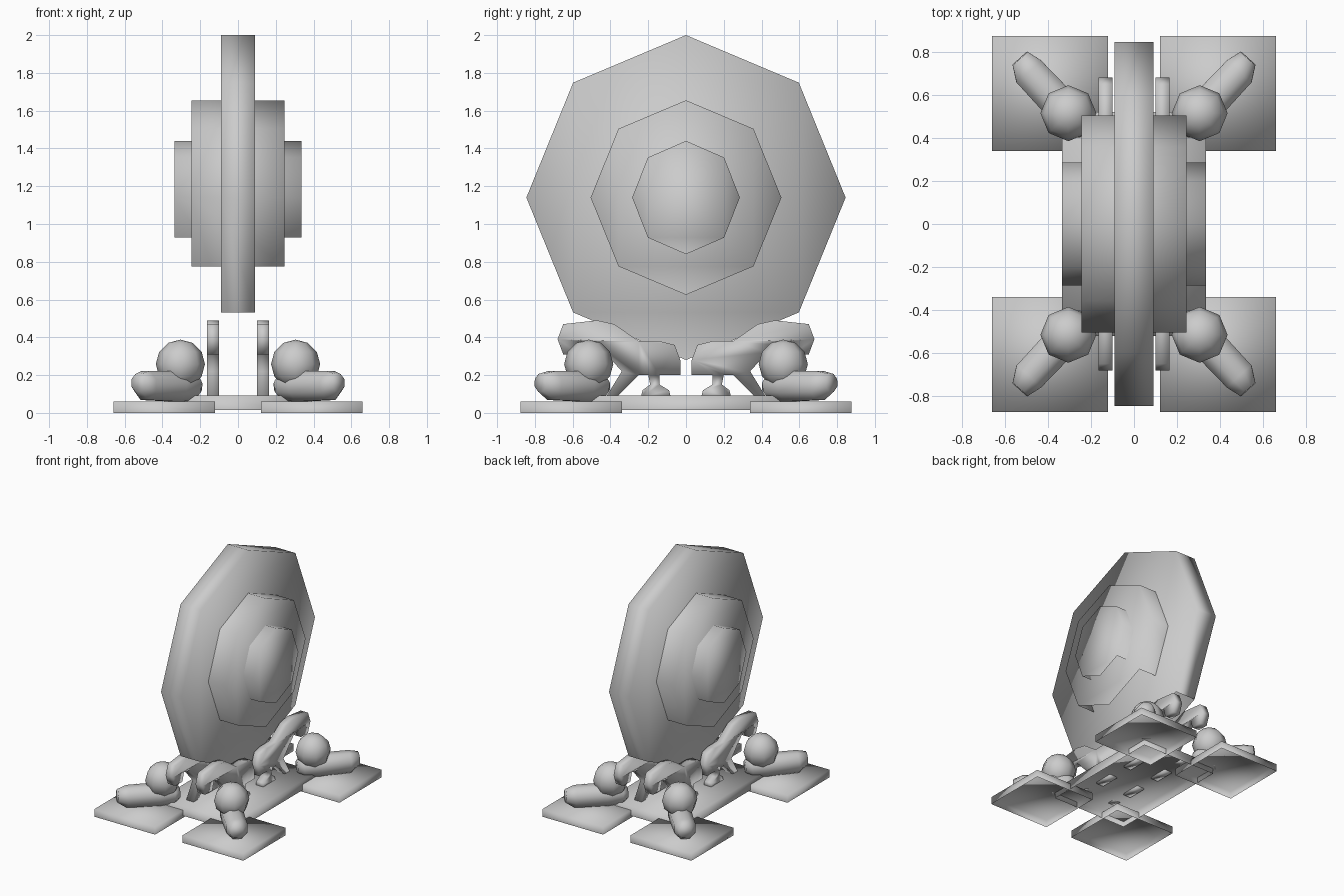
import bpy, bmesh
from math import sin, cos, pi
from mathutils import Vector, Matrix

if "Cube" in bpy.data.objects:
    bpy.data.objects.remove(bpy.data.objects["Cube"])

GREY = (0.6, 0.6, 0.6, 1)
mat = bpy.data.materials.new("plain grey")
mat.use_nodes = True
mat.diffuse_color = GREY
mat.node_tree.nodes["Principled BSDF"].inputs["Base Color"].default_value = GREY


def finish(bm, name, sx=1, sy=1):
    """Mirror into place, fix normals, shade smooth and link."""
    bmesh.ops.scale(bm, vec=(sx, sy, 1), verts=bm.verts)
    bmesh.ops.recalc_face_normals(bm, faces=bm.faces)
    for f in bm.faces:
        f.smooth = True
    me = bpy.data.meshes.new(name)
    bm.to_mesh(me)
    bm.free()
    me.materials.append(mat)
    bpy.context.collection.objects.link(bpy.data.objects.new(name, me))


def prism(profile, x0, x1):
    """Extrude a y-z outline along x."""
    bm = bmesh.new()
    face = bm.faces.new([bm.verts.new((x0, y, z)) for y, z in profile])
    ext = bmesh.ops.extrude_face_region(bm, geom=[face], use_keep_orig=True)
    moved = [v for v in ext["geom"] if isinstance(v, bmesh.types.BMVert)]
    bmesh.ops.translate(bm, vec=(x1 - x0, 0, 0), verts=moved)
    bmesh.ops.recalc_face_normals(bm, faces=bm.faces)
    return bm


def tray(name, x0, x1, y0, y1, z0, z1, sx=1, sy=1):
    """Slab that is open underneath."""
    bm = prism([(y0, z0), (y1, z0), (y1, z1), (y0, z1)], x0, x1)
    under = [f for f in bm.faces if f.normal.z < -0.9]
    bmesh.ops.delete(bm, geom=under, context="FACES_ONLY")
    finish(bm, name, sx, sy)


def wheel(name, ry, rz, half):
    """Eight-sided disc whose two lowest rim faces are open."""
    hub = 1.14
    ring = [(ry * cos(k * pi / 4), hub + rz * sin(k * pi / 4)) for k in range(8)]
    bm = prism(ring, -half, half)
    low = [f for f in bm.faces if f.normal.z < -0.8]
    bmesh.ops.delete(bm, geom=low, context="FACES_ONLY")
    finish(bm, name)


def tube(path, sides=8):
    """Closed tube through (point, radius) stations on a level path."""
    bm = bmesh.new()
    along = (Vector(path[-1][0]) - Vector(path[0][0])).normalized()
    side = along.cross(Vector((0, 0, 1))).normalized()
    up = side.cross(along)
    rings = []
    for p, r in path:
        angles = [2 * pi * (k + 0.5) / sides for k in range(sides)]
        rings.append([bm.verts.new(Vector(p) + r * (cos(a) * side + sin(a) * up))
                      for a in angles])
    for a, b in zip(rings, rings[1:]):
        for k in range(sides):
            n = (k + 1) % sides
            bm.faces.new((a[k], a[n], b[n], b[k]))
    bm.faces.new(rings[0])
    bm.faces.new(rings[-1])
    return bm


# Stacked discs
wheel("main_disc", 0.845, 0.86, 0.09)
wheel("middle_disc", 0.505, 0.515, 0.245)
wheel("hub_disc", 0.285, 0.30, 0.335)

# Base between the foot plates
tray("base", -0.335, 0.335, -0.52, 0.52, 0.015, 0.092)

# Side outline of a flat bracket: pedestal, block and bent arm
BRACKET = [(0.08, 0.08), (0.24, 0.08), (0.23, 0.12), (0.19, 0.15), (0.2, 0.2),
           (0.25, 0.2), (0.36, 0.09), (0.42, 0.09), (0.34, 0.22), (0.43, 0.32),
           (0.47, 0.36), (0.54, 0.38), (0.56, 0.31), (0.65, 0.31), (0.68, 0.39),
           (0.65, 0.47), (0.47, 0.49), (0.38, 0.47), (0.25, 0.38), (0.14, 0.38),
           (0.06, 0.36), (0.03, 0.28), (0.03, 0.2), (0.14, 0.2), (0.14, 0.15),
           (0.09, 0.12)]

# Stations of a foot from heel to toe
FOOT = [((0.22, 0.43, 0.14), 0.045), ((0.25, 0.46, 0.14), 0.08),
        ((0.33, 0.54, 0.14), 0.087), ((0.49, 0.71, 0.145), 0.083),
        ((0.53, 0.77, 0.16), 0.05)]

# Four matching corners
for sx, xname in ((1, "left"), (-1, "right")):
    for sy, yname in ((-1, "front"), (1, "back")):
        tag = f"{yname}_{xname}"
        tray(f"{tag}_plate", 0.122, 0.66, 0.34, 0.875, 0, 0.06, sx, sy)
        finish(prism(BRACKET, 0.1, 0.165), f"{tag}_bracket", sx, sy)
        finish(tube(FOOT), f"{tag}_foot", sx, sy)
        ball = bmesh.new()
        bmesh.ops.create_uvsphere(ball, u_segments=8, v_segments=6, radius=0.13,
                                  matrix=Matrix.Translation((0.305, 0.515, 0.258)))
        finish(ball, f"{tag}_ankle", sx, sy)
